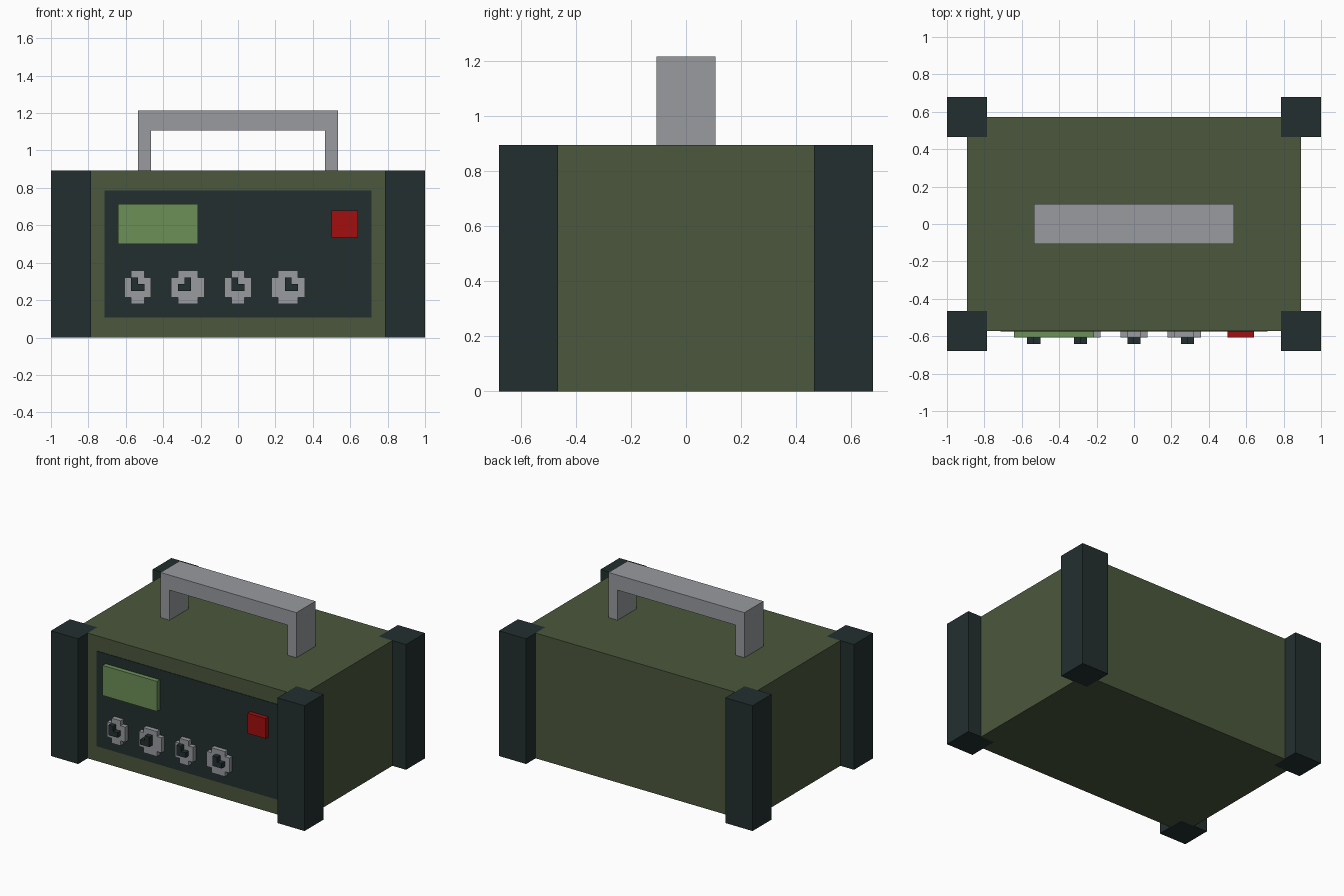
import bpy, bmesh
from mathutils import Vector

cube = bpy.data.objects.get("Cube")
if cube:
    bpy.data.objects.remove(cube, do_unlink=True)

U = 2 / 56  # one modelling unit; every part sits on this block grid


def material(name, r, g, b):
    lin = [((c / 255 + 0.055) / 1.055) ** 2.4 if c > 10 else c / 255 / 12.92 for c in (r, g, b)]
    m = bpy.data.materials.new(name)
    m.use_nodes = True
    m.diffuse_color = (*lin, 1)
    bsdf = next(n for n in m.node_tree.nodes if n.type == 'BSDF_PRINCIPLED')
    bsdf.inputs["Base Color"].default_value = (*lin, 1)
    return m


olive = material("olive green", 75, 87, 60)
dark = material("dark slate", 35, 47, 47)
grey = material("metal grey", 152, 155, 159)
screen_green = material("screen green", 108, 144, 88)
red = material("button red", 162, 14, 14)


def prism(name, outline, start, end, mat, upright=False):
    """Extrude an outline: (x, y) along z, or (x, z) along y when upright."""
    def place(a, b, c):
        return Vector((a, c, b) if upright else (a, b, c)) * U
    bm = bmesh.new()
    face = bm.faces.new([bm.verts.new(place(a, b, start)) for a, b in outline])
    moved = bmesh.ops.extrude_face_region(bm, geom=[face])["geom"]
    offset = place(0, 0, end - start)
    bmesh.ops.translate(bm, vec=offset, verts=[v for v in moved if isinstance(v, bmesh.types.BMVert)])
    bmesh.ops.recalc_face_normals(bm, faces=bm.faces)
    mesh = bpy.data.meshes.new(name)
    bm.to_mesh(mesh)
    bm.free()
    mesh.materials.append(mat)
    ob = bpy.data.objects.new(name, mesh)
    bpy.context.collection.objects.link(ob)
    return ob


def rect(x0, x1, b0, b1):
    return [(x0, b0), (x1, b0), (x1, b1), (x0, b1)]


def notched(x0, x1, b0, b1, nx, nb):
    """Rectangle with a rectangular notch removed from each corner."""
    return [(x0 + nx, b0), (x1 - nx, b0), (x1 - nx, b0 + nb), (x1, b0 + nb),
            (x1, b1 - nb), (x1 - nx, b1 - nb), (x1 - nx, b1), (x0 + nx, b1),
            (x0 + nx, b1 - nb), (x0, b1 - nb), (x0, b0 + nb), (x0 + nx, b0 + nb)]


TOP, FRONT = 25, -16

# Case, notched so the corner posts fit into it
prism("case", notched(-25, 25, FRONT, -FRONT, 3, 3), 0, TOP, olive)

# Corner posts
for side, sx in (("left", 1), ("right", -1)):
    for end, sy in (("front", -1), ("back", 1)):
        post = rect(*sorted((sx * 22, sx * 28)), *sorted((sy * 13, sy * 19)))
        prism(f"{end}_{side}_post", post, 0, TOP, dark)

# Carrying handle
prism("handle", [(-15, TOP), (-13, TOP), (-13, 31), (13, 31), (13, TOP),
                 (15, TOP), (15, 34), (-15, 34)], -3, 3, grey, True)

# Front panel, screen and button
prism("front_panel", rect(-20, 20, 3, 22), FRONT, FRONT - 0.1, dark, True)
prism("screen", rect(-18, -6, 14, 20), FRONT, FRONT - 1, screen_green, True)
prism("power_button", rect(14, 18, 15, 19), FRONT, FRONT - 1, red, True)

# Knobs with L-shaped pointers: left edge, width, pointer corner x, pointer direction
knobs = [(-17, 4, -16, 1), (-10, 5, -7, -1), (-2, 4, -1, 1), (5, 5, 7, 1)]
for i, (x, width, px, d) in enumerate(knobs, 1):
    prism(f"knob_{i}", notched(x, x + width, 5, 10, 1, 1), FRONT, FRONT - 1, grey, True)
    pointer = [(px, 7), (px + 2 * d, 7), (px + 2 * d, 8), (px + d, 8), (px + d, 9), (px, 9)]
    prism(f"knob_pointer_{i}", pointer, FRONT - 1, FRONT - 2, dark, True)
